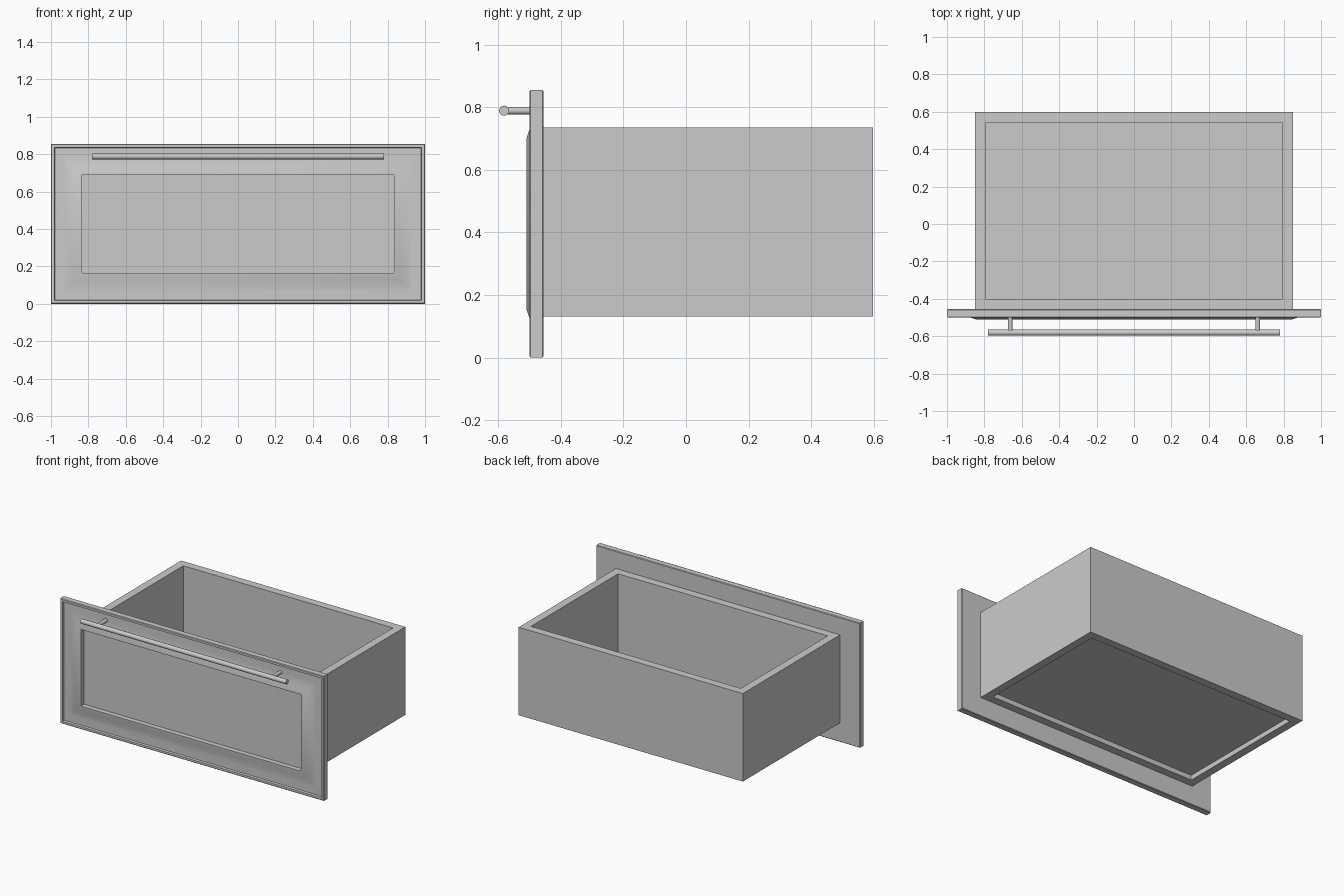
import bpy, bmesh, math
from mathutils import Vector

cube = bpy.data.objects.get("Cube")
if cube:
    bpy.data.objects.remove(cube, do_unlink=True)

grey = bpy.data.materials.new("plain grey")
grey.use_nodes = True
colour = (0.6, 0.6, 0.6, 1)
grey.diffuse_color = colour
grey.node_tree.nodes["Principled BSDF"].inputs["Base Color"].default_value = colour


def finish(name, bm, smooth=None):
    bmesh.ops.recalc_face_normals(bm, faces=bm.faces)
    mesh = bpy.data.meshes.new(name)
    bm.to_mesh(mesh)
    bm.free()
    mesh.materials.append(grey)
    obj = bpy.data.objects.new(name, mesh)
    bpy.context.collection.objects.link(obj)
    if smooth:
        bpy.ops.object.select_all(action="DESELECT")
        obj.select_set(True)
        bpy.context.view_layer.objects.active = obj
        bpy.ops.object.shade_smooth_by_angle(angle=math.radians(smooth))
    return obj


def nested_rings(name, ring, profile, closed=False, smooth=None):
    """Bridge rectangles made by ring(inset, level) along a profile."""
    bm = bmesh.new()
    rings = [[bm.verts.new(p) for p in ring(*step)] for step in profile]
    pairs = list(zip(rings, rings[1:]))
    if closed:
        pairs.append((rings[-1], rings[0]))
    else:
        bm.faces.new(rings[0])
        bm.faces.new(rings[-1])
    for a, b in pairs:
        for i in range(4):
            j = (i + 1) % 4
            bm.faces.new((a[i], a[j], b[j], b[i]))
    return finish(name, bm, smooth)


def rod(name, start, end, radius):
    start, end = Vector(start), Vector(end)
    axis = end - start
    bm = bmesh.new()
    bmesh.ops.create_cone(bm, cap_ends=True, segments=32, radius1=radius,
                          radius2=radius, depth=axis.length)
    bm.transform(axis.to_track_quat("Z", "Y").to_matrix().to_4x4())
    bmesh.ops.translate(bm, verts=bm.verts, vec=(start + end) / 2)
    return finish(name, bm, 40)


# Upright rectangles for the front, level ones for the box
HEIGHT = 0.855


def upright(inset, y):
    x, low, high = 1 - inset, inset, HEIGHT - inset
    return [(-x, y, low), (x, y, low), (x, y, high), (-x, y, high)]


def level(inset, z):
    x, front, back = 0.85 - inset, -0.455 + inset, 0.598 - inset
    return [(-x, front, z), (x, front, z), (x, back, z), (-x, back, z)]


# Front panel: eased edge, stepped rim, coved frame, raised lip, sunken field
cove = [(0.07 + 0.085 * t, -0.486 - 0.024 * t ** 1.3) for t in (0, 0.25, 0.5, 0.75, 1)]
nested_rings("front_panel", upright,
             [(0.004, -0.455), (0, -0.459), (0, -0.496), (0.004, -0.5),
              (0.018, -0.5), (0.021, -0.486)] + cove +
             [(0.165, -0.51), (0.166, -0.478)], smooth=30)

# Drawer box: four walls and a bottom set up from the lower edge
WALL = 0.055
nested_rings("box_walls", level,
             [(0, 0.132), (0, 0.735), (WALL, 0.735), (WALL, 0.132)], closed=True)
nested_rings("box_bottom", level, [(WALL, 0.165), (WALL, 0.19)])

# Bar handle on two posts
BAR_Y, BAR_Z = -0.581, 0.789
rod("handle_bar", (-0.78, BAR_Y, BAR_Z), (0.78, BAR_Y, BAR_Z), 0.016)
for side, name in ((1, "left"), (-1, "right")):
    x = side * 0.662
    rod("handle_post_" + name, (x, -0.48, BAR_Z), (x, BAR_Y, BAR_Z), 0.0125)
